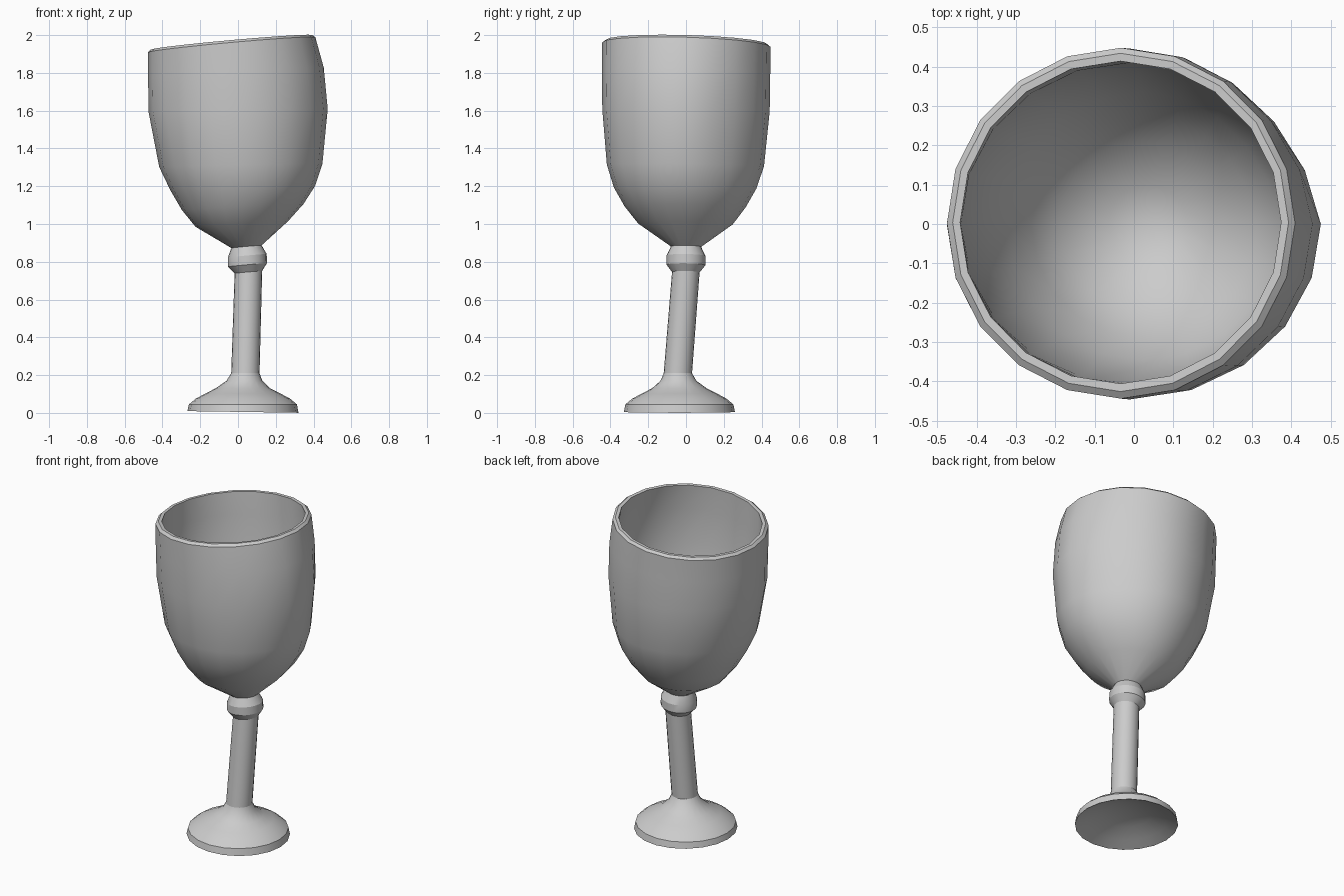
import bpy, bmesh
from math import cos, sin, pi

if "Cube" in bpy.data.objects:
    bpy.data.objects.remove(bpy.data.objects["Cube"])

SIDES = 20


def lathe(name, rings, cap_start=None, cap_end=None, angle=0.6):
    """Skin tilted rings: (cx, cy, z, rx, ry, slope_x, slope_y, dent at back right)."""
    bm = bmesh.new()
    loops = []
    for cx, cy, z, rx, ry, sx, sy, dent in rings:
        loop = []
        for i in range(SIDES):
            c, s = cos(2 * pi * i / SIDES), sin(2 * pi * i / SIDES)
            dx, dy = rx * c - dent * max(0, c) * max(0, s), ry * s
            loop.append(bm.verts.new((cx + dx, cy + dy, z + sx * dx + sy * dy)))
        loops.append(loop)
    for a, b in zip(loops, loops[1:]):
        for i in range(SIDES):
            j = (i + 1) % SIDES
            bm.faces.new((a[i], a[j], b[j], b[i]))
    # fans that close the ends
    if cap_start:
        c = bm.verts.new(cap_start)
        for i in range(SIDES):
            bm.faces.new((loops[0][(i + 1) % SIDES], loops[0][i], c))
    if cap_end:
        c = bm.verts.new(cap_end)
        for i in range(SIDES):
            bm.faces.new((loops[-1][i], loops[-1][(i + 1) % SIDES], c))
    me = bpy.data.meshes.new(name)
    bm.to_mesh(me)
    bm.free()
    ob = bpy.data.objects.new(name, me)
    bpy.context.collection.objects.link(ob)
    bpy.ops.object.select_all(action='DESELECT')
    ob.select_set(True)
    bpy.context.view_layer.objects.active = ob
    bpy.ops.object.shade_smooth_by_angle(angle=angle)
    return ob


def foot_ring(z, r, slope=0.0):
    return (0.026, -0.035, z, r, r, slope, 0, 0)


T = (0.09, -0.015, 0)  # tilt of the neck and knob
R = (0.09, -0.028, 0)  # tilt of the rim
stem_low = (0.039, -0.043, 0.21, 0.075, 0.075, 0, 0, 0)
stem_top = (0.055, -0.001, 0.745, 0.073, 0.073, *T)
neck = (0.045, 0.0, 0.88, 0.08, 0.08, *T)

# Flared foot with a hollow underside
lathe("foot", [foot_ring(0.07, 0.14), foot_ring(0.035, 0.23), foot_ring(0.005, 0.294, -0.015),
               foot_ring(0.045, 0.286), foot_ring(0.075, 0.25),
               foot_ring(0.102, 0.2), foot_ring(0.13, 0.145),
               (0.034, -0.04, 0.17, 0.095, 0.095, 0, 0, 0), stem_low],
      cap_start=(0.025, -0.035, 0.09))

# Leaning stem
lathe("stem", [stem_low, stem_top])

# Knob below the bowl
lathe("knob", [stem_top, (0.05, 0, 0.783, 0.103, 0.103, *T),
               (0.049, 0, 0.832, 0.103, 0.103, *T), neck], angle=0.4)

# Bowl: outer wall, bevelled rim, inner wall
outer = [(0.02, -0.003, 1.0, 0.245, 0.25, 0.06, -0.01, 0.01),
         (0.025, -0.005, 1.09, 0.322, 0.32, 0.05, -0.01, 0.02),
         (0.025, -0.005, 1.19, 0.383, 0.377, 0.03, -0.01, 0.035),
         (0.015, -0.003, 1.31, 0.432, 0.416, 0.02, -0.01, 0.05),
         (0.001, 0, 1.6, 0.474, 0.443, 0.02, -0.01, 0.06),
         (-0.011, 0, 1.8, 0.465, 0.446, 0.06, -0.02, 0.035),
         (-0.033, 0.002, 1.949, 0.4425, 0.446, *R)]
rim = [(-0.034, 0.004, 1.962, 0.427, 0.43, *R), (-0.034, 0.004, 1.961, 0.408, 0.41, *R)]
inner = [(cx, cy, z + 0.015, rx - 0.036, ry - 0.036, sx, sy, dent)
         for cx, cy, z, rx, ry, sx, sy, dent in outer[-2::-1]]
lathe("bowl", [neck] + outer + rim + inner + [(0.035, 0, 0.945, 0.1, 0.1, *T)],
      cap_end=(0.04, 0, 0.92), angle=0.5)
